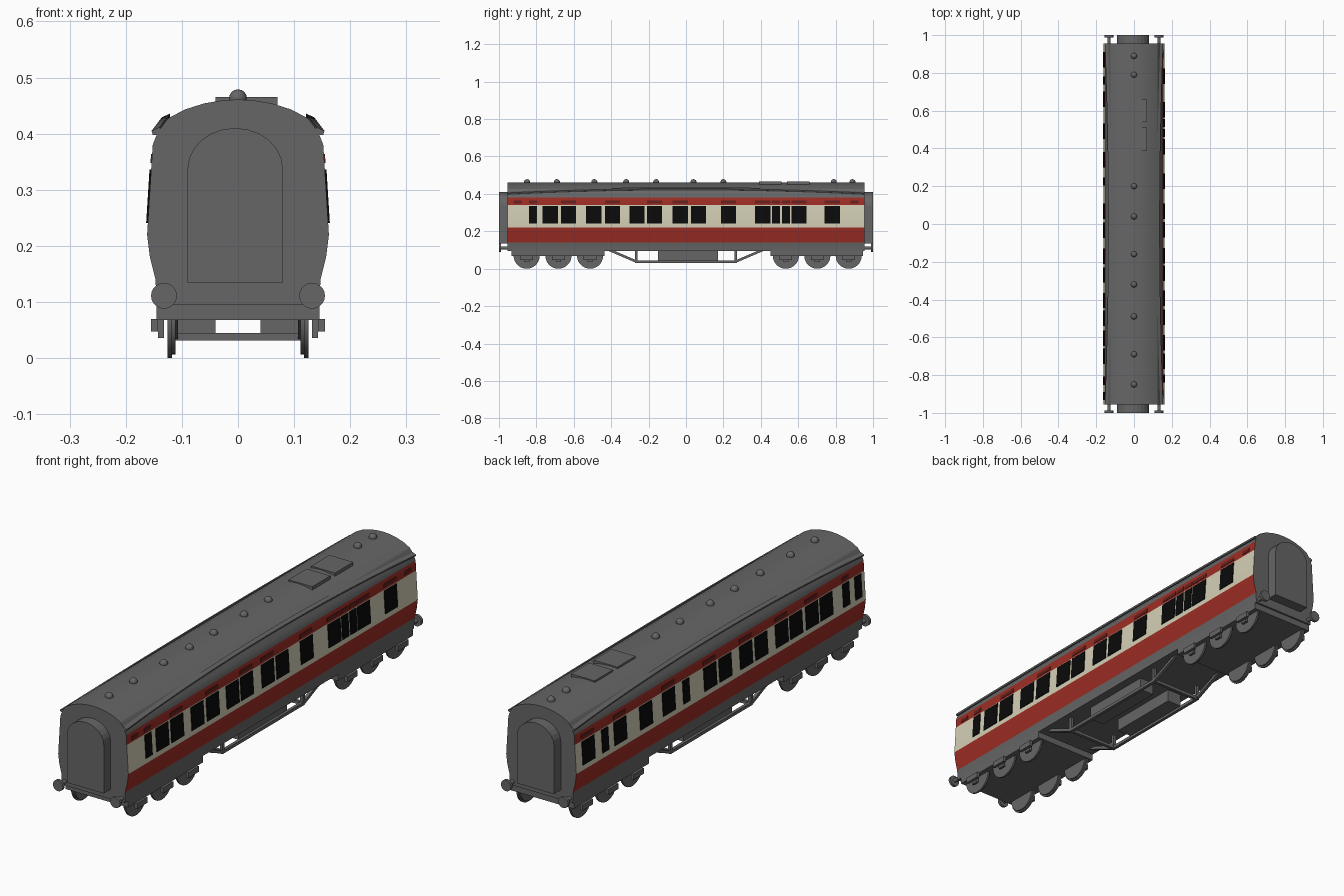
import bpy, bmesh, math
from mathutils import Vector

if "Cube" in bpy.data.objects:
    bpy.data.objects.remove(bpy.data.objects["Cube"])


def material(name, rgb):
    m = bpy.data.materials.new(name)
    m.diffuse_color = (*rgb, 1)
    m.use_nodes = True
    m.node_tree.nodes["Principled BSDF"].inputs["Base Color"].default_value = m.diffuse_color
    return m


GREY = material("dark grey", (0.133, 0.133, 0.133))
RED = material("coach red", (0.34, 0.026, 0.018))
CREAM = material("cream", (0.66, 0.63, 0.47))
BLACK = material("window black", (0.003, 0.003, 0.003))
MAROON = material("ventilator maroon", (0.13, 0.015, 0.012))


def finish(name, bm, mats, smooth=None):
    bmesh.ops.recalc_face_normals(bm, faces=bm.faces)
    me = bpy.data.meshes.new(name)
    bm.to_mesh(me)
    bm.free()
    ob = bpy.data.objects.new(name, me)
    bpy.context.collection.objects.link(ob)
    for m in mats:
        me.materials.append(m)
    if smooth:
        bpy.ops.object.select_all(action='DESELECT')
        ob.select_set(True)
        bpy.context.view_layer.objects.active = ob
        bpy.ops.object.shade_smooth_by_angle(angle=math.radians(smooth))
    return ob


def extrude_y(bm, pts, y0, y1):
    """Prism from an (x, z) outline between two y positions."""
    a = [bm.verts.new((x, y0, z)) for x, z in pts]
    b = [bm.verts.new((x, y1, z)) for x, z in pts]
    n = len(pts)
    for i in range(n):
        j = (i + 1) % n
        bm.faces.new((a[i], a[j], b[j], b[i]))
    bm.faces.new(a)
    bm.faces.new(b)


def box(bm, x0, x1, y0, y1, z0, z1):
    extrude_y(bm, [(x0, z0), (x1, z0), (x1, z1), (x0, z1)], y0, y1)


def disc(bm, axis, centre, r, depth, seg=20):
    """Cylinder along the x or y axis."""
    made = bmesh.ops.create_cone(bm, cap_ends=True, segments=seg, radius1=r, radius2=r, depth=depth)
    rot = Vector((0, 0, 1)).rotation_difference(Vector(axis)).to_matrix()
    bmesh.ops.rotate(bm, verts=made['verts'], matrix=rot)
    bmesh.ops.translate(bm, verts=made['verts'], vec=centre)


def bar(bm, p, q, w):
    """Square bar from p to q lying in a y-z plane or across x."""
    p, q = Vector(p), Vector(q)
    made = bmesh.ops.create_cube(bm, size=1)
    d = q - p
    bmesh.ops.scale(bm, verts=made['verts'], vec=(w, w, d.length))
    rot = Vector((0, 0, 1)).rotation_difference(d).to_matrix()
    bmesh.ops.rotate(bm, verts=made['verts'], matrix=rot)
    bmesh.ops.translate(bm, verts=made['verts'], vec=(p + q) / 2)


# Carriage body, with colour bands chosen by height on the sides
HALF = [(.145, .095), (.147, .14), (.157, .18), (.162, .22), (.1545, .34), (.152, .38),
        (.143, .403), (.125, .427), (.095, .443), (.06, .454), (.03, .459)]
END = .955
bm = bmesh.new()
extrude_y(bm, HALF + [(0, .461)] + [(-x, z) for x, z in reversed(HALF)], -END, END)
bm.normal_update()
for f in bm.faces:
    z = f.calc_center_median().z
    if abs(f.normal.y) < .5:
        f.material_index = 2 if .22 < z < .34 else 1 if .14 < z < .38 else 0
finish("carriage_body", bm, [GREY, RED, CREAM], 25)


def side_x(z):
    for (x0, z0), (x1, z1) in zip(HALF, HALF[1:]):
        if z0 <= z <= z1:
            return x0 + (x1 - x0) * (z - z0) / (z1 - z0)


def plates(name, side, spans, z0, z1, mat, t=.003):
    """Thin plates following the slope of the carriage side."""
    bm = bmesh.new()
    for yc, w in spans:
        pts = [(side_x(z0) - .002, z0), (side_x(z0) + t, z0), (side_x(z1) + t, z1), (side_x(z1) - .002, z1)]
        extrude_y(bm, [(side * x, z) for x, z in pts], yc - w / 2, yc + w / 2)
    finish(name, bm, [mat])


# Windows: wide panes and narrow panes on each side
W, N = .082, .043
right = [(-.817, N), (-.726, W), (-.628, W), (-.494, W), (-.393, W), (-.262, W), (-.168, W), (-.03, W),
         (.067, W), (.227, W), (.41, W), (.481, N), (.534, N), (.604, W), (.782, W)]
left = [(.87, W), (.76, N), (.66, W), (.49, W), (.34, W), (.225, N), (.067, W), (-.033, W), (-.17, W),
        (-.27, W), (-.405, W), (-.5, W), (-.605, W), (-.7, W), (-.83, N), (-.91, N)]
plates("right_windows", 1, right, .241, .336, BLACK)
plates("left_windows", -1, left, .241, .336, BLACK)
plates("right_ventilators", 1, [s for i, s in enumerate(right) if i not in (1, 3, 5, 8)]
       + [(-.9, N), (.9, N)], .348, .364, MAROON, .002)
plates("left_ventilators", -1, left[::2], .348, .364, MAROON, .002)

# Arched rain gutters, low at the ends and high in the middle
for side, label in ((1, "right"), (-1, "left")):
    bm = bmesh.new()
    rings = []
    for i in range(25):
        y = END * (i / 12 - 1)
        z = .403 + .024 * (1 - (y / END) ** 2)
        x = side_x(z)
        ring = [(x - .004, z - .006), (x + .009, z - .005), (x + .011, z + .002), (x - .004, z + .009)]
        rings.append([bm.verts.new((side * u, y, v)) for u, v in ring])
    for a, b in zip(rings, rings[1:]):
        for k in range(4):
            bm.faces.new((a[k], a[(k + 1) % 4], b[(k + 1) % 4], b[k]))
    bm.faces.new(rings[0])
    bm.faces.new(rings[-1])
    finish(label + "_rain_gutter", bm, [GREY])

# Roof domes and hatches
bm = bmesh.new()
for y in (.89, .79, .2, .04, -.16, -.32, -.49, -.69, -.85):
    made = bmesh.ops.create_uvsphere(bm, u_segments=12, v_segments=8, radius=.016)
    bmesh.ops.translate(bm, verts=made['verts'], vec=(0, y, .463))
finish("roof_domes", bm, [GREY], 60)
bm = bmesh.new()
for y in (.45, .6):
    box(bm, -.04, .07, y - .06, y + .06, .446, .465)
finish("roof_hatches", bm, [GREY])

# Gangway connections at both ends
arch = [(.085 * math.cos(a), .337 + .073 * math.sin(a)) for a in [math.pi * i / 12 for i in range(13)]]
bm = bmesh.new()
for s in (-1, 1):
    extrude_y(bm, [(x - .005, z) for x, z in [(.085, .135)] + arch + [(-.085, .135)]], s * .95, s * 1.0)
finish("gangways", bm, [GREY])

# Buffers
bm = bmesh.new()
for s in (-1, 1):
    for x in (-.132, .132):
        disc(bm, (0, 1, 0), (x, s * .994, .111), .023, .012)
        disc(bm, (0, 1, 0), (x, s * .968, .111), .009, .05, 10)
finish("buffers", bm, [GREY], 40)

# Six-wheel bogies: frame, wheels, axles, axle boxes and springs
for label, axles in (("front", (-.852, -.682, -.513)), ("rear", (.534, .702, .87))):
    bm = bmesh.new()
    mid = axles[1]
    box(bm, -.145, .145, mid - .25, mid + .245, .068, .097)
    finish(label + "_bogie_frame", bm, [GREY])
    bm = bmesh.new()
    for y in axles:
        for s in (-1, 1):
            disc(bm, (1, 0, 0), (s * .122, y, .07), .07, .008, 28)
            disc(bm, (1, 0, 0), (s * .115, y, .07), .064, .008, 28)
    finish(label + "_wheels", bm, [GREY], 40)
    bm = bmesh.new()
    for y in axles:
        for s in (-1, 1):
            box(bm, s * .132, s * .143, y - .014, y + .014, .036, .075)
            box(bm, s * .143, s * .155, y - .034, y + .034, .047, .07)
    finish(label + "_axle_boxes", bm, [GREY])

# Underframe trusses with struts and cross bars
bm = bmesh.new()
for x in (-.113, .113):
    bar(bm, (x, -.41, .1), (x, -.265, .038), .013)
    bar(bm, (x, -.272, .038), (x, .272, .038), .013)
    bar(bm, (x, .265, .038), (x, .41, .1), .013)
    for y in (-.265, .265):
        bar(bm, (x, y, .036), (x, y, .1), .013)
for y in (-.265, .265):
    bar(bm, (-.113, y, .038), (.113, y, .038), .013)
finish("underframe_truss", bm, [GREY])

# Equipment boxes under the floor
bm = bmesh.new()
for s in (-1, 1):
    box(bm, s * .04, s * .108, -.15, .17, .042, .097)
finish("equipment_boxes", bm, [GREY])
